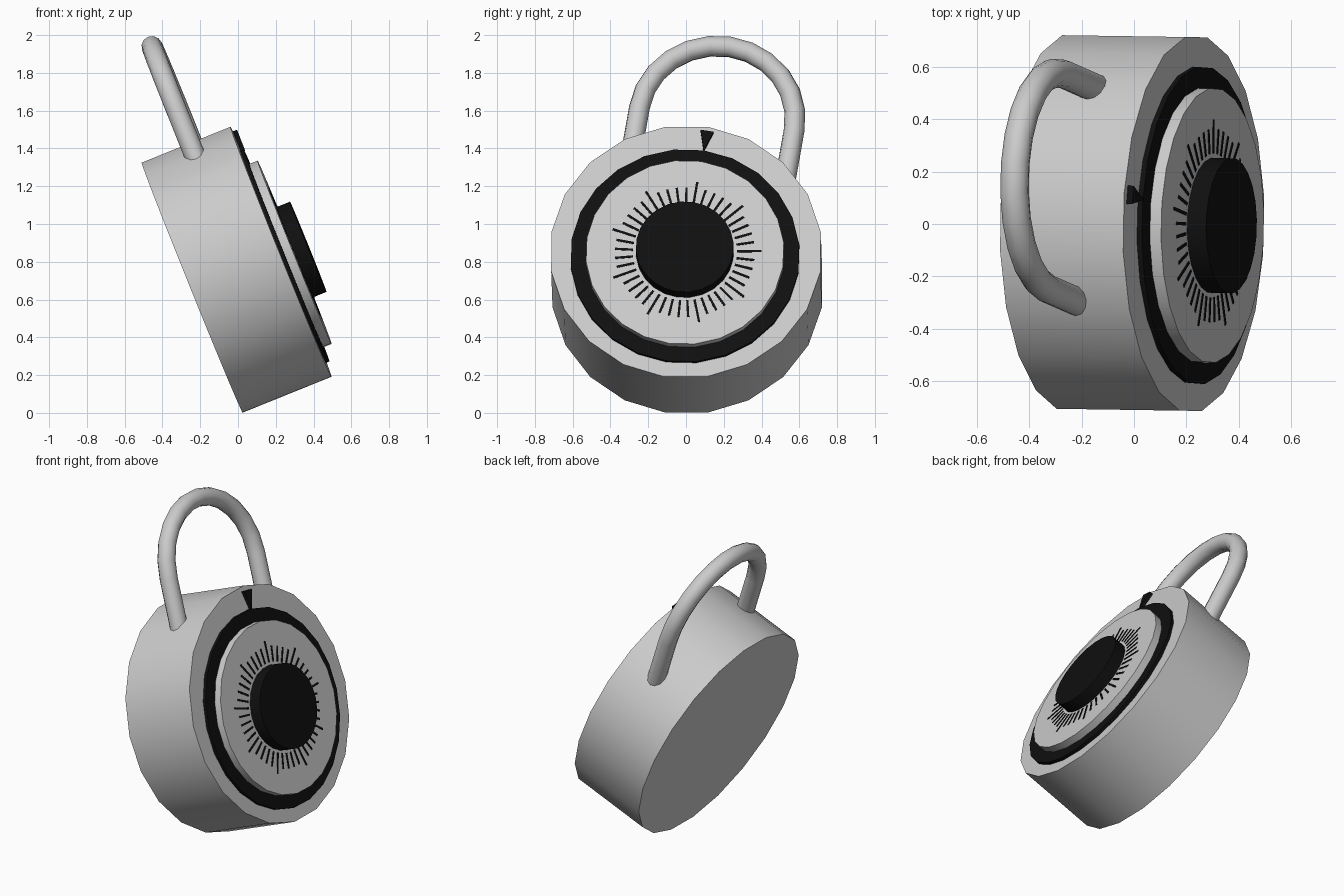
import bpy, bmesh
from math import radians, sin, cos, pi
from mathutils import Matrix, Vector

if "Cube" in bpy.data.objects:
    bpy.data.objects.remove(bpy.data.objects["Cube"])

# Lock frame: local x = right across the face, y = up the face, z = out of the face
tilt, roll = radians(22), radians(9)
up = Vector((-sin(tilt), 0, cos(tilt)))
side = Vector((0, 1, 0))
v = side * cos(roll) - up * sin(roll)
w = up * cos(roll) + side * sin(roll)
n = v.cross(w)
FRAME = (Matrix.Translation((0.2275, 0, 0.853)) @ Matrix.Rotation(radians(-0.85), 4, 'Z')
         @ Matrix((v, w, n)).transposed().to_4x4())
DIAL_Y = -0.03

black = bpy.data.materials.new("black")
black.diffuse_color = (0.005, 0.005, 0.005, 1)
black.use_nodes = True
black.node_tree.nodes["Principled BSDF"].inputs["Base Color"].default_value = black.diffuse_color


def finish(obj, mat=None):
    obj.matrix_world = FRAME
    if mat:
        obj.data.materials.append(mat)
    bpy.ops.object.select_all(action='DESELECT')
    obj.select_set(True)
    bpy.context.view_layer.objects.active = obj
    if obj.type == 'CURVE':
        bpy.ops.object.convert(target='MESH')
        obj = bpy.context.object
    bpy.ops.object.shade_smooth_by_angle(angle=radians(35))
    return obj


def from_bmesh(name, bm, mat=None):
    bmesh.ops.recalc_face_normals(bm, faces=bm.faces)
    me = bpy.data.meshes.new(name)
    bm.to_mesh(me)
    bm.free()
    obj = bpy.data.objects.new(name, me)
    bpy.context.collection.objects.link(obj)
    return finish(obj, mat)


def disc(name, radius, z0, z1, sides, y=0, mat=None):
    bm = bmesh.new()
    bmesh.ops.create_cone(bm, cap_ends=True, segments=sides, radius1=radius,
                          radius2=radius, depth=z1 - z0,
                          matrix=Matrix.Translation((0, y, (z0 + z1) / 2)))
    return from_bmesh(name, bm, mat)


def prism(bm, points, z0, z1):
    face = bm.faces.new([bm.verts.new((x, y, z0)) for x, y in points])
    new = bmesh.ops.extrude_face_region(bm, geom=[face])['geom']
    for e in new:
        if isinstance(e, bmesh.types.BMVert):
            e.co.z = z1


# Body, dial ring, dial and knob
disc("body", 0.722, -0.507, 0, 20)
disc("dial_ring", 0.608, -0.01, 0.02, 24, DIAL_Y, black)
disc("dial", 0.526, 0.0, 0.066, 24, DIAL_Y)
disc("knob", 0.259, 0.05, 0.144, 24, DIAL_Y, black)

# Dial graduation marks, every fifth one longer
bm = bmesh.new()
for i in range(45):
    a = 2 * pi * i / 45
    outer = 0.405 if i % 5 == 0 else 0.37
    rot = Matrix.Rotation(-a, 2)
    pts = [rot @ Vector(p) for p in ((-0.006, 0.275), (0.006, 0.275), (0.006, outer), (-0.006, outer))]
    prism(bm, [(p.x, p.y + DIAL_Y) for p in pts], 0.06, 0.069)
from_bmesh("dial_marks", bm, black)

# Triangular index pointer on the body face
bm = bmesh.new()
prism(bm, [(-0.035, 0.69), (0, 0.575), (0.035, 0.69)], -0.01, 0.024)
from_bmesh("pointer", bm, black)

# Shackle: two straight legs joined by a half-circle arch
R, cx, cy = 0.415, 0.02, 0.866
path = [(cx + R, 0.5)]
path += [(cx + R * cos(pi * i / 12), cy + R * sin(pi * i / 12)) for i in range(13)]
path += [(cx - R, 0.5)]
cu = bpy.data.curves.new("shackle", 'CURVE')
cu.dimensions = '3D'
cu.bevel_depth = 0.055
cu.bevel_resolution = 4
cu.use_fill_caps = True
sp = cu.splines.new('POLY')
sp.points.add(len(path) - 1)
for p, (x, y) in zip(sp.points, path):
    p.co = (x, y, -0.228, 1)
shackle = bpy.data.objects.new("shackle", cu)
bpy.context.collection.objects.link(shackle)
finish(shackle)
